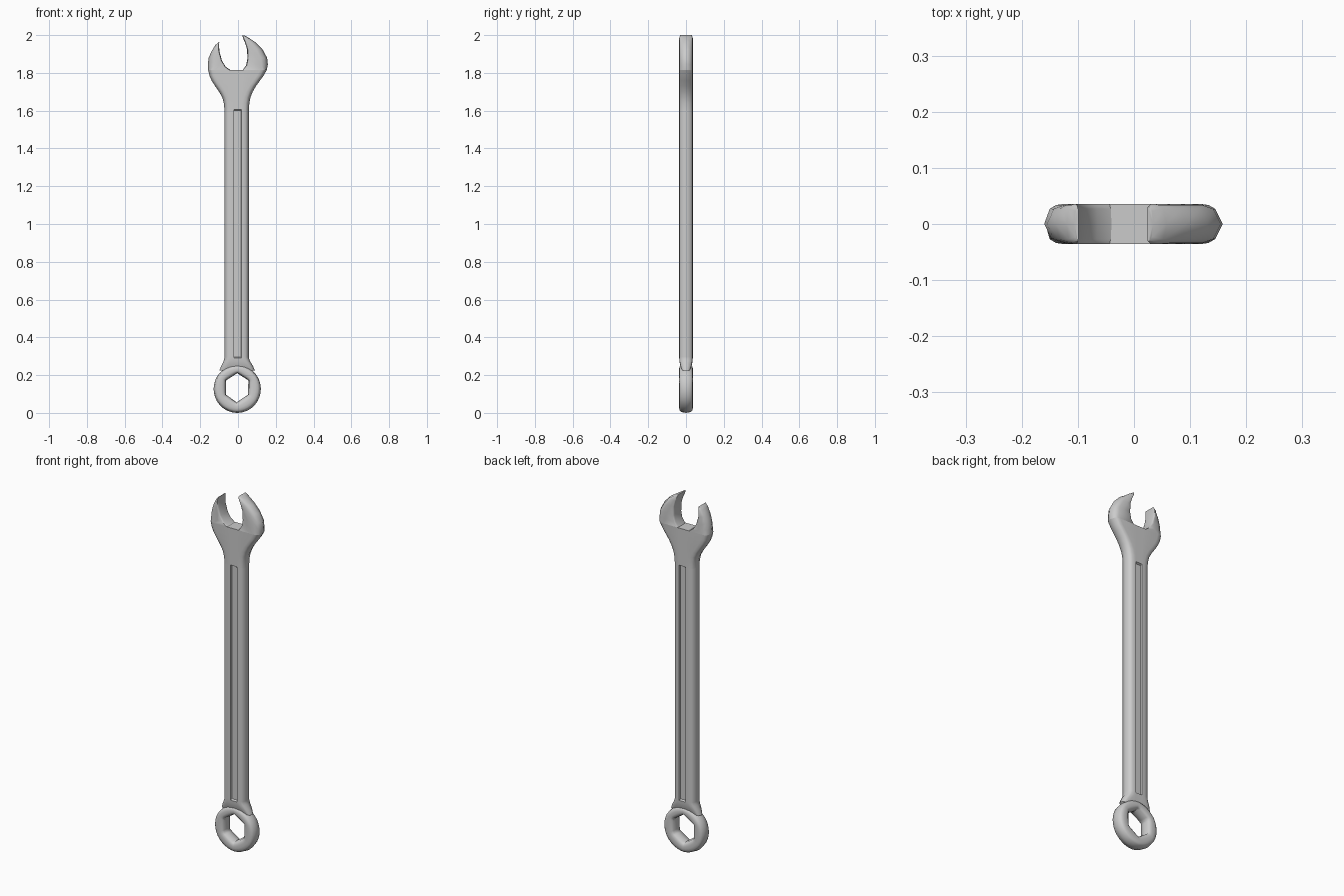
import bpy, bmesh, math
from mathutils import Vector

if "Cube" in bpy.data.objects:
    bpy.data.objects.remove(bpy.data.objects["Cube"])

H = 0.036                      # half thickness
EDGE = [(0.0, 0.0), (0.22, 0.75), (0.55, 0.94), (1.0, 1.0)]   # rounded edge shape


def section(p, q, b0, b1, h, groove=None):
    """Closed cross-section between points p and q of the (x, z) outline."""
    p, q = Vector(p), Vector(q)
    w = (q - p).length
    half = [(b0 * s, h * t) for s, t in EDGE]
    if groove is not None:
        a, b = -0.022 - p.x, 0.018 - p.x
        half += [(a, h), (a + 0.002, h - groove), (b - 0.002, h - groove), (b, h)]
    half += [(w - b1 * s, h * t) for s, t in reversed(EDGE)]
    loop = half + [(s, -y) for s, y in reversed(half[1:-1])]
    d = (q - p) / w
    return [(p.x + d.x * s, y, p.y + d.y * s) for s, y in loop]


def loft(name, rows, closed=False, cap_end=True):
    bm = bmesh.new()
    rings = [[bm.verts.new(v) for v in r] for r in rows]
    n = len(rings[0])
    for i in range(len(rings) - (0 if closed else 1)):
        a, b = rings[i], rings[(i + 1) % len(rings)]
        for k in range(n):
            bm.faces.new((a[k], a[(k + 1) % n], b[(k + 1) % n], b[k]))
    if cap_end and not closed:
        bm.faces.new(rings[-1])
    bmesh.ops.recalc_face_normals(bm, faces=bm.faces)
    me = bpy.data.meshes.new(name)
    bm.to_mesh(me)
    bm.free()
    ob = bpy.data.objects.new(name, me)
    bpy.context.collection.objects.link(ob)
    bpy.ops.object.select_all(action='DESELECT')
    ob.select_set(True)
    bpy.context.view_layer.objects.active = ob
    bpy.ops.object.shade_smooth_by_angle(angle=math.radians(55))
    return ob


# handle with long groove, flaring into both ends: z, left x, right x, thickness, groove depth
body = [(0.225, -0.098, 0.090, 0.020, 0), (0.25, -0.088, 0.078, 0.030, 0),
        (0.275, -0.076, 0.063, 0.035, 0), (0.291, -0.072, 0.058, H, 0),
        (0.296, -0.072, 0.058, H, 0.010), (1.602, -0.072, 0.058, H, 0.010),
        (1.607, -0.072, 0.058, H, 0), (1.64, -0.075, 0.060, H, 0),
        (1.67, -0.083, 0.066, H, 0), (1.70, -0.100, 0.078, H, 0),
        (1.73, -0.121, 0.095, H, 0), (1.76, -0.140, 0.117, H, 0),
        (1.785, -0.151, 0.135, H, 0), (1.815, -0.158, 0.152, H, 0)]
loft("handle", [section((l, z), (r, z), 0.035, 0.035, h, g) for z, l, r, h, g in body])

# open jaws: inner point, outer point
left = [((-0.040, 1.815), (-0.158, 1.815)), ((-0.065, 1.832), (-0.160, 1.845)),
        ((-0.085, 1.865), (-0.155, 1.880)), ((-0.097, 1.910), (-0.140, 1.915)),
        ((-0.101, 1.945), (-0.120, 1.947)), ((-0.099, 1.964), (-0.105, 1.961))]
right = [((0.025, 1.815), (0.152, 1.815)), ((0.043, 1.840), (0.158, 1.845)),
         ((0.050, 1.875), (0.154, 1.880)), ((0.048, 1.925), (0.130, 1.924)),
         ((0.037, 1.960), (0.093, 1.962)), ((0.026, 1.985), (0.058, 1.985)),
         ((0.023, 2.000), (0.034, 1.998))]
for name, pairs in (("left_jaw", left), ("right_jaw", right)):
    rows = []
    for i, (p, q) in enumerate(pairs):
        w = (Vector(q) - Vector(p)).length
        b = 0.035 if i == 0 else min(0.8 * w, 0.06)
        h = 0.031 if i == len(pairs) - 1 else H
        rows.append(section(p, q, min(0.006, 0.15 * w), b, h))
    loft(name, rows)

# ring end with hexagonal hole
hexa = [Vector(v) for v in ((0.055, 0.172), (-0.004, 0.210), (-0.063, 0.172),
                            (-0.063, 0.096), (-0.007, 0.056), (0.052, 0.096))]
rows = []
for i in range(6):
    for k in range(6):
        inner = hexa[i].lerp(hexa[(i + 1) % 6], k / 6)
        a = math.radians(30 + 60 * (i + k / 6))
        outer = Vector((-0.004 + 0.125 * math.cos(a), 0.127 + 0.127 * math.sin(a)))
        w = (outer - inner).length
        rows.append(section(inner, outer, 0.38 * w, 0.42 * w, H))
loft("ring_end", rows, closed=True)
